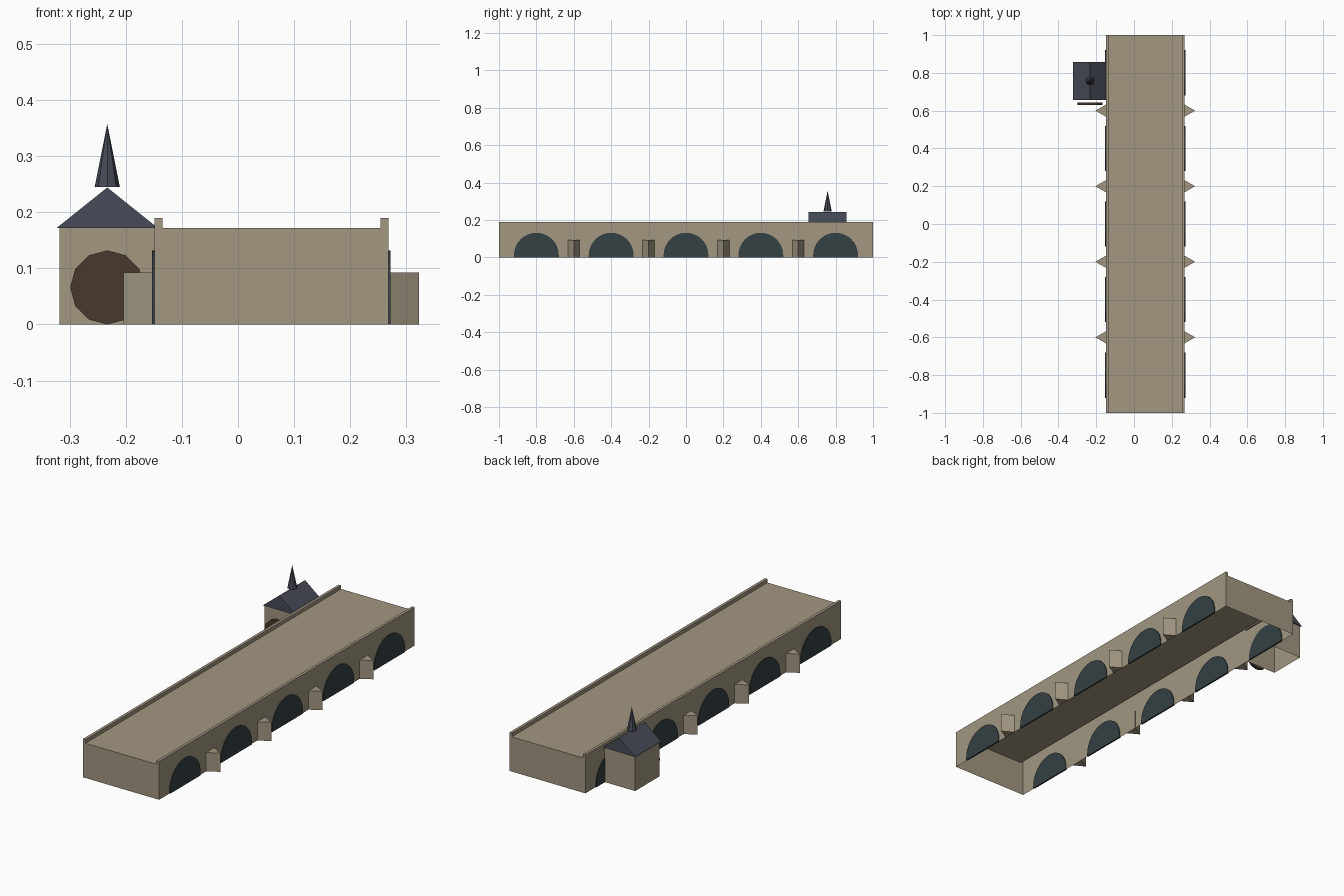
import bpy, bmesh
from math import sin, cos, pi

if "Cube" in bpy.data.objects:
    bpy.data.objects.remove(bpy.data.objects["Cube"])


def material(name, color):
    m = bpy.data.materials.new(name)
    m.diffuse_color = (*color, 1)
    m.use_nodes = True
    m.node_tree.nodes["Principled BSDF"].inputs["Base Color"].default_value = m.diffuse_color
    return m


STONE = material("stone", (0.36, 0.31, 0.22))
SLATE = material("slate", (0.062, 0.070, 0.095))
VOID = material("arch_shadow", (0.035, 0.050, 0.055))
WOOD = material("dark_wood", (0.065, 0.040, 0.026))


def prism(name, pts, axis, a, b, mat, open_faces=()):
    """Extrude a 2D outline along an axis from a to b; open_faces lists side indices left out."""
    place = {"x": lambda p, t: (t, p[0], p[1]),
             "y": lambda p, t: (p[0], t, p[1]),
             "z": lambda p, t: (p[0], p[1], t)}[axis]
    bm = bmesh.new()
    lo = [bm.verts.new(place(p, a)) for p in pts]
    hi = [bm.verts.new(place(p, b)) for p in pts]
    bm.faces.new(lo)
    bm.faces.new(hi[::-1])
    n = len(pts)
    sides = [bm.faces.new((lo[i], hi[i], hi[(i + 1) % n], lo[(i + 1) % n])) for i in range(n)]
    bmesh.ops.recalc_face_normals(bm, faces=bm.faces[:])
    bmesh.ops.delete(bm, geom=[sides[i] for i in open_faces], context="FACES_ONLY")
    me = bpy.data.meshes.new(name)
    bm.to_mesh(me)
    bm.free()
    me.materials.append(mat)
    ob = bpy.data.objects.new(name, me)
    bpy.context.collection.objects.link(ob)
    return ob


def ring(cx, cy, r, n, start=0.0, sweep=2 * pi, closed=True):
    steps = n if closed else n + 1
    return [(cx + r * cos(start + sweep * i / n), cy + r * sin(start + sweep * i / n))
            for i in range(steps)]


WEST, EAST = -0.149, 0.268
TOP, DECK = 0.19, 0.172

# Bridge shell with parapets, open underneath
prism("bridge_body", [(WEST, 0), (WEST, TOP), (WEST + .014, TOP), (WEST + .014, DECK),
                      (EAST - .014, DECK), (EAST - .014, TOP), (EAST, TOP), (EAST, 0)],
      "y", -1, 1, STONE, open_faces=(7,))

for side, wall, out in (("west", WEST, -1), ("east", EAST, 1)):
    # Dark arch panels set through each wall
    for i in range(5):
        y = -0.8 + 0.4 * i
        outline = [(y + 0.12, 0)] + ring(y, 0.012, 0.12, 16, 0, pi, False) + [(y - 0.12, 0)]
        prism(f"{side}_arch_{i + 1}", outline, "x", wall - 0.004, wall + 0.004, VOID)
    # Triangular pier cutwaters
    for i in range(4):
        y = -0.6 + 0.4 * i
        tri = ring(wall + out * 0.018, y, 0.037, 3, 0 if out > 0 else pi)
        prism(f"{side}_cutwater_{i + 1}", tri, "z", 0, 0.093, STONE)

# Mill house beside the bridge, open underneath
CX, CY = -0.233, 0.757
prism("mill_house", [(CX - .085, 0), (CX - .085, DECK), (CX + .085, DECK), (CX + .085, 0)],
      "y", CY - 0.095, CY + 0.095, STONE, open_faces=(3,))
prism("mill_roof", [(CX - .09, DECK), (CX, 0.244), (CX + .09, DECK)],
      "y", CY - 0.101, CY + 0.101, SLATE)

# Water wheel in front of the house
prism("water_wheel", ring(CX, 0.066, 0.066, 12), "y", 0.63, 0.644, WOOD)

# Spire
bpy.ops.mesh.primitive_cone_add(vertices=8, radius1=0.0225, radius2=0, depth=0.112,
                                location=(CX, CY, 0.301))
spire = bpy.context.object
spire.name = "spire"
spire.data.materials.append(SLATE)
